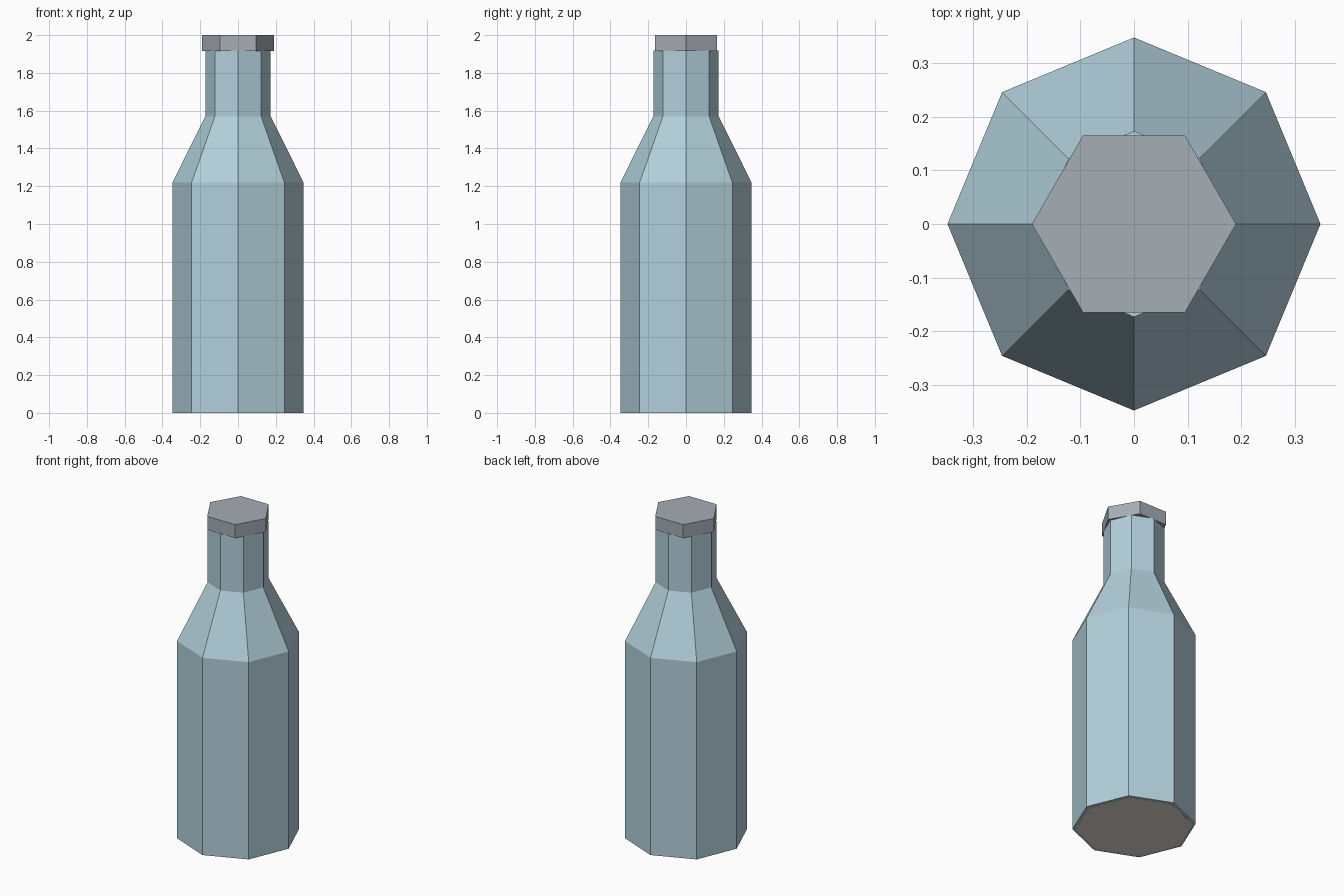
import bpy, bmesh, math

if "Cube" in bpy.data.objects:
    bpy.data.objects.remove(bpy.data.objects["Cube"])


def material(name, rgb):
    m = bpy.data.materials.new(name)
    m.diffuse_color = (*rgb, 1.0)
    m.use_nodes = True
    m.node_tree.nodes["Principled BSDF"].inputs["Base Color"].default_value = m.diffuse_color
    return m


def lathe(name, sides, profile, mat):
    """Closed, flat-faced solid from (radius, height) rings."""
    bm = bmesh.new()
    rings = [[bm.verts.new((r * math.cos(2 * math.pi * i / sides),
                            r * math.sin(2 * math.pi * i / sides), z))
              for i in range(sides)] for r, z in profile]
    for a, b in zip(rings, rings[1:]):
        for i in range(sides):
            j = (i + 1) % sides
            bm.faces.new((a[i], a[j], b[j], b[i]))
    bm.faces.new(rings[0][::-1])
    bm.faces.new(rings[-1])
    me = bpy.data.meshes.new(name)
    bm.to_mesh(me)
    bm.free()
    me.materials.append(mat)
    ob = bpy.data.objects.new(name, me)
    bpy.context.collection.objects.link(ob)
    return ob


glass = material("pale blue glass", (0.445, 0.631, 0.708))
metal = material("grey cap", (0.376, 0.418, 0.462))
cream = material("cream milk", (0.84, 0.77, 0.72))

# Eight-sided bottle: body, shoulder and neck
lathe("bottle", 8, [(0.347, 0.0), (0.347, 1.22), (0.173, 1.57), (0.173, 1.918)], glass)
# Contents showing at the base
lathe("milk", 8, [(0.328, -0.001), (0.328, 0.004)], cream)
# Six-sided cap
lathe("cap", 6, [(0.19, 1.917), (0.19, 2.0)], metal)
